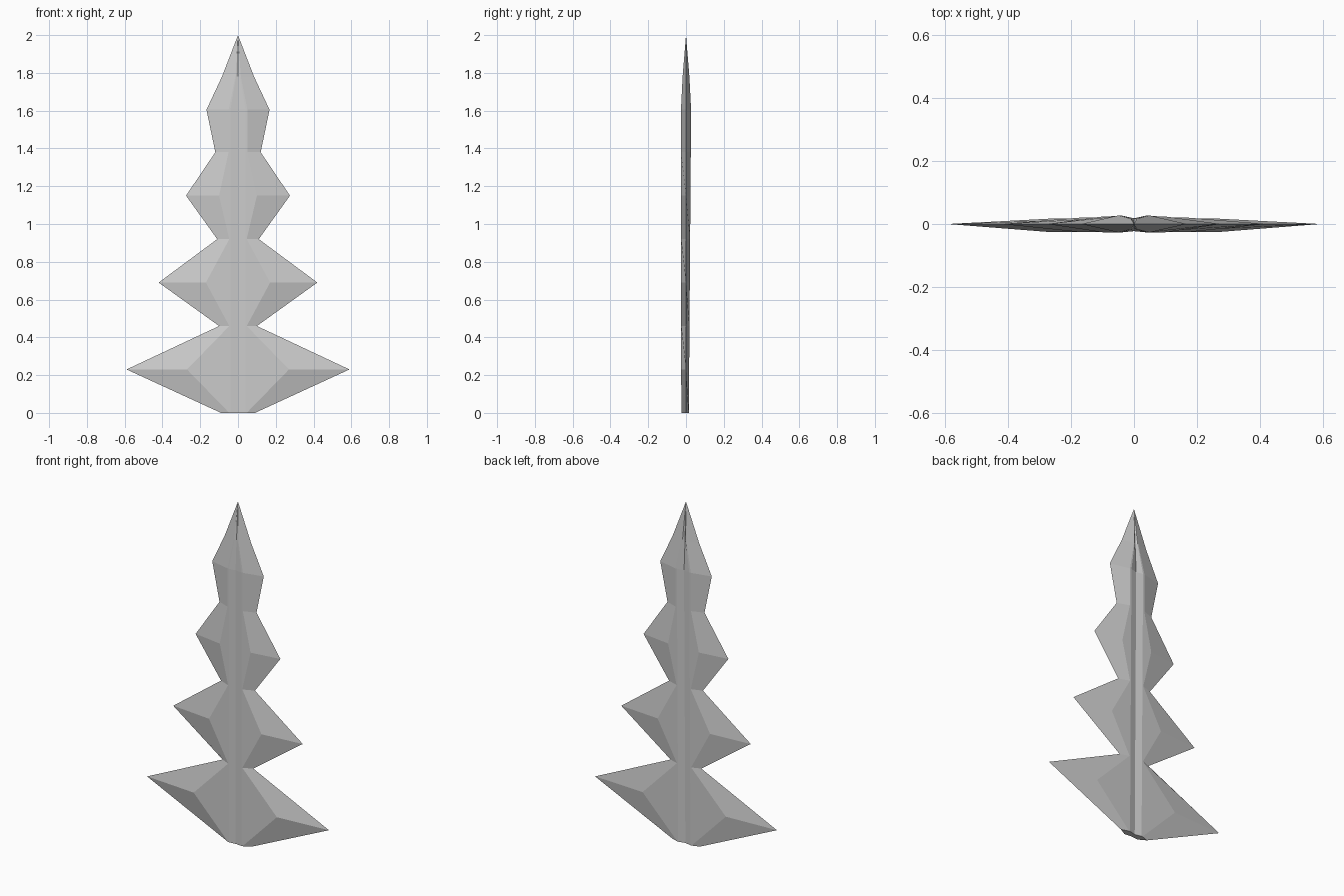
import bpy, bmesh

if "Cube" in bpy.data.objects:
    bpy.data.objects.remove(bpy.data.objects["Cube"])

# z, outer half width, raised panel half width, central groove half width
rows = [
    (0.00, 0.09, 0.046, 0.04), (0.23, 0.59, 0.27, 0.04),
    (0.46, 0.10, 0.046, 0.04), (0.69, 0.42, 0.17, 0.04),
    (0.92, 0.11, 0.046, 0.04), (1.15, 0.275, 0.10, 0.04),
    (1.38, 0.12, 0.05, 0.04), (1.605, 0.167, 0.05, 0.04),
    (1.78, 0.085, 0.015, 0.01),
]


def half_section(outer, panel, groove, y, valley):
    """Right-to-left points across one face of the blade."""
    return [(panel, y), (groove, y), (0, valley), (-groove, y), (-panel, y)]


bm = bmesh.new()
rings = []
for z, outer, panel, groove in rows:
    # Back face thickens slightly toward the head
    back = 0.015 + 0.0075 * z
    front = -0.025 - 0.001 * z
    if z > 1.7:
        back, front = 0.018, -0.018
    f = half_section(outer, panel, groove, front, front + 0.004)
    b = half_section(outer, panel, groove, back, back - 0.009)
    pts = [(outer, 0)] + f + [(-outer, 0)] + b[::-1]
    rings.append([bm.verts.new((x, y, z)) for x, y in pts])

# Blade skin
n = len(rings[0])
for lo, hi in zip(rings, rings[1:]):
    for i in range(n):
        j = (i + 1) % n
        bm.faces.new((lo[i], lo[j], hi[j], hi[i]))

# Flat base and pointed tip
bm.faces.new(rings[0])
tip = bm.verts.new((0, 0, 2))
for i in range(n):
    bm.faces.new((rings[-1][i], rings[-1][(i + 1) % n], tip))

bmesh.ops.recalc_face_normals(bm, faces=bm.faces)
mesh = bpy.data.meshes.new("barbed_blade")
bm.to_mesh(mesh)
bm.free()
blade = bpy.data.objects.new("barbed_blade", mesh)
bpy.context.collection.objects.link(blade)
